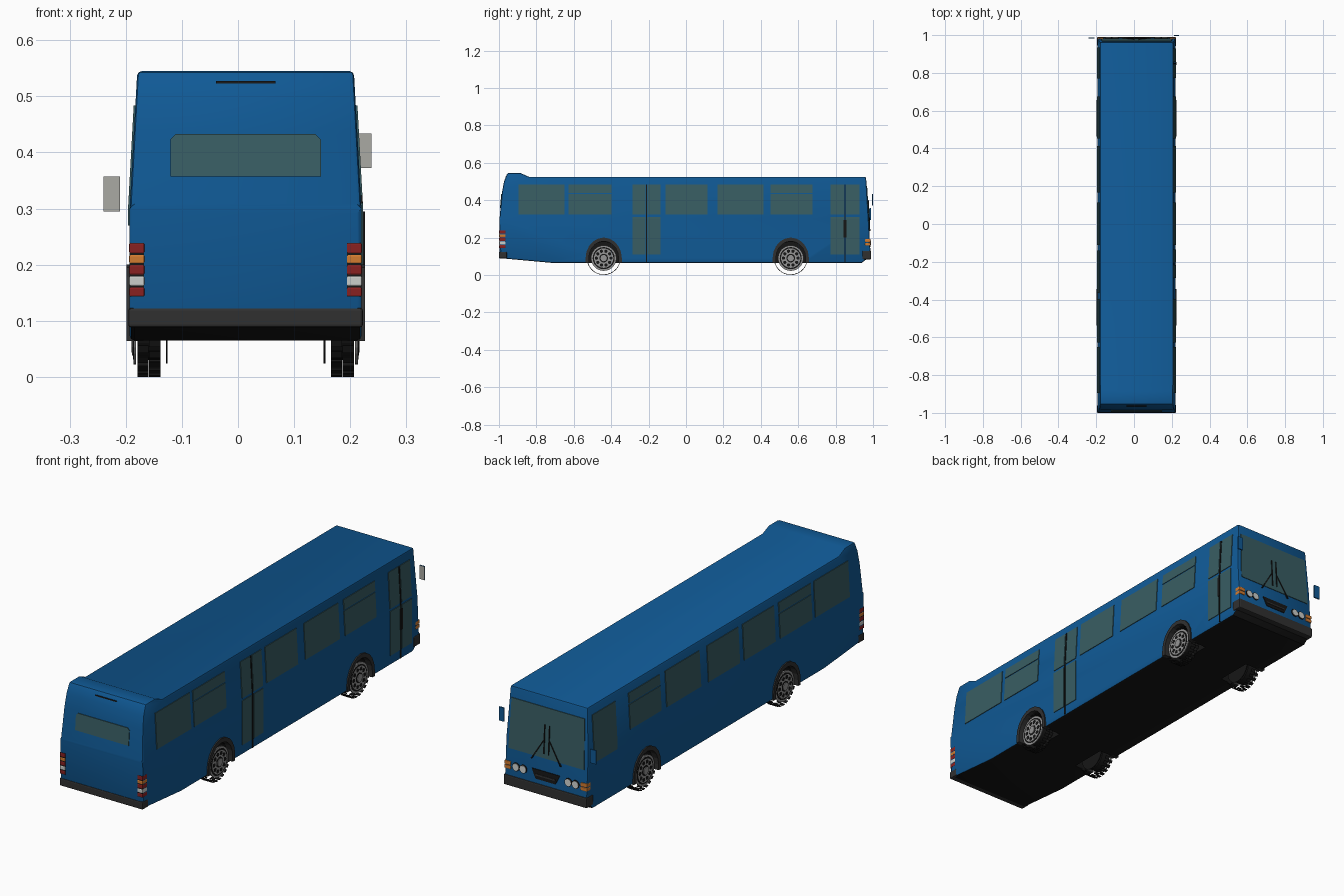
import bpy, bmesh
from math import sin, cos, pi, radians

cube = bpy.data.objects.get("Cube")
if cube:
    bpy.data.objects.remove(cube, do_unlink=True)


def material(name, r, g, b):
    m = bpy.data.materials.new(name)
    m.use_nodes = True
    m.diffuse_color = (r, g, b, 1)
    m.node_tree.nodes["Principled BSDF"].inputs["Base Color"].default_value = (r, g, b, 1)
    return m


BLUE = material("body blue", 0.005, 0.1, 0.3)
GLASS = material("window glass", 0.04, 0.11, 0.125)
BLACK = material("black", 0.008, 0.008, 0.008)
TRIM = material("dark grey trim", 0.03, 0.03, 0.03)
RIM = material("rim grey", 0.3, 0.3, 0.3)
RED = material("lamp red", 0.25, 0.015, 0.015)
ORANGE = material("lamp orange", 0.65, 0.2, 0.03)
WHITE = material("lamp white", 0.6, 0.62, 0.6)
MIRROR = material("mirror grey", 0.4, 0.4, 0.37)

CX = 0.0135          # centre line of the body
REAR = [(0.09, -0.997), (0.3, -0.997), (0.44, -0.984), (0.5, -0.973), (0.545, -0.955)]


def half(z):
    return 0.2065 - max(0, z - 0.3) * 0.055


def rear_y(z):
    for (z0, y0), (z1, y1) in zip(REAR, REAR[1:]):
        if z <= z1:
            return y0 + (y1 - y0) * (z - z0) / (z1 - z0)
    return REAR[-1][1]


# Surfaces: u, v along the wall and d outwards
def side(s):
    return lambda u, v, d: (CX + s * (half(v) + d), u, v)


def front(u, v, d):
    return (CX + u, 0.986 - (v - 0.13) * 0.0593 + d, v)


def rear(u, v, d):
    return (CX + u, rear_y(v) - d, v)


def prism(name, surf, pts, mat, d0=-0.003, d1=0.003):
    bm = bmesh.new()
    low = [bm.verts.new(surf(u, v, d0)) for u, v in pts]
    high = [bm.verts.new(surf(u, v, d1)) for u, v in pts]
    bm.faces.new(low)
    bm.faces.new(high)
    for i in range(len(pts)):
        j = (i + 1) % len(pts)
        bm.faces.new((low[i], low[j], high[j], high[i]))
    bmesh.ops.recalc_face_normals(bm, faces=bm.faces)
    me = bpy.data.meshes.new(name)
    bm.to_mesh(me)
    bm.free()
    ob = bpy.data.objects.new(name, me)
    bpy.context.collection.objects.link(ob)
    me.materials.append(mat)
    return ob


def rect(u0, u1, v0, v1):
    return [(u0, v0), (u1, v0), (u1, v1), (u0, v1)]


def circle(r, n=24, u=0, v=0):
    return [(u + r * cos(2 * pi * i / n), v + r * sin(2 * pi * i / n)) for i in range(n)]


def box(name, x0, x1, y0, y1, z0, z1, mat, bevel=0):
    ob = prism(name, lambda u, v, d: (u, v, d), rect(x0, x1, y0, y1), mat, z0, z1)
    if bevel:
        mod = ob.modifiers.new("bevel", "BEVEL")
        mod.width = bevel
        mod.segments = 2
    return ob


# Body shell: side profile swept across, then tapered above the waist
profile = [(y, z) for z, y in REAR] + [
    (-0.885, 0.545), (-0.84, 0.525), (0.9626, 0.525), (0.986, 0.13),
    (0.986, 0.1), (0.94, 0.065), (-0.72, 0.065)]
body = prism("body", lambda u, v, d: (d, u, v), profile, BLUE, -1, 1)
body.data.materials.append(BLACK)
bm = bmesh.new()
bm.from_mesh(body.data)
bmesh.ops.bisect_plane(bm, geom=bm.verts[:] + bm.edges[:] + bm.faces[:],
                       plane_co=(0, 0, 0.3), plane_no=(0, 0, 1))
for v in bm.verts:
    v.co.x = CX + v.co.x * half(v.co.z)
for f in bm.faces:
    f.material_index = 1 if f.normal.z < -0.5 else 0
bm.to_mesh(body.data)
bm.free()
bevel = body.modifiers.new("soft_edges", "BEVEL")
bevel.width = 0.008
bevel.segments = 2
bevel.limit_method = "ANGLE"
bevel.angle_limit = radians(50)


# Wheel wells and arch trims
def arch(y, k, bottom):
    arc = [(y + k * 0.097 * cos(pi * i / 10), 0.09 + k * 0.11 * sin(pi * i / 10)) for i in range(11)]
    return [(arc[0][0], bottom)] + arc + [(arc[-1][0], bottom)]


AXLES = [("rear", -0.44), ("front", 0.56)]
SIDES = [("right", -1), ("left", 1)]
cutters = []
for end, y in AXLES:
    for sname, s in SIDES:
        cut = prism("well_cutter", side(s), arch(y, 0.88, -0.02), BLUE, -0.09, 0.05)
        cut.data.materials.append(BLACK)
        for p in cut.data.polygons:
            p.material_index = 1
        cut.hide_render = True
        cutters.append(cut)
        mod = body.modifiers.new("well", "BOOLEAN")
        mod.operation = "DIFFERENCE"
        mod.solver = "EXACT"
        mod.object = cut
        ring = arch(y, 1, 0.064) + arch(y, 0.82, 0.064)[::-1]
        prism(f"{end}_{sname}_arch", side(s), ring, TRIM, -0.025, 0.006)
bpy.context.view_layer.objects.active = body
for mod in list(body.modifiers):
    bpy.ops.object.modifier_apply(modifier=mod.name)
for cut in cutters:
    bpy.data.objects.remove(cut, do_unlink=True)


# Wheels: thin rim faces, dark drum and separate tread blocks
def wheel(name, s, y):
    def hub(u, v, d):
        return (CX + s * d, y + u, 0.09 + v)
    prism(name + "_drum", hub, circle(0.06), BLACK, 0.152, 0.193)
    prism(name + "_inner_rim", hub, circle(0.066), BLACK, 0.139, 0.142)
    prism(name + "_rim", hub, circle(0.068, 32), RIM, 0.195, 0.200)
    prism(name + "_rim_groove", hub, circle(0.059), BLACK, 0.199, 0.201)
    prism(name + "_rim_plate", hub, circle(0.052), RIM, 0.2, 0.202)
    prism(name + "_axle_cap", hub, circle(0.017, 12), RIM, 0.2, 0.206)
    prism(name + "_axle_ring", hub, circle(0.023), BLACK, 0.2, 0.203)
    for i in range(10):
        a = 2 * pi * i / 10
        prism(name + "_vent", hub, circle(0.009, 8, 0.039 * cos(a), 0.039 * sin(a)),
              BLACK, 0.2, 0.203)
    for row in range(2):
        for i in range(24):
            a0 = 2 * pi * (i + row / 2) / 24
            a1 = a0 + 2 * pi * 0.6 / 24
            block = [(r * cos(a), r * sin(a)) for r, a in
                     ((0.087, a0), (0.09, a0), (0.09, a1), (0.087, a1))]
            prism(name + "_tread", hub, block, BLACK, 0.152 + row * 0.021, 0.172 + row * 0.021)


for end, y in AXLES:
    for sname, s in SIDES:
        wheel(f"{end}_{sname}_wheel", s, y)

# Side windows; the split ones have an opening upper pane
TOP, SILL = 0.484, 0.323
COMMON = [(-0.896, -0.65, False), (-0.628, -0.398, True), (-0.11, 0.115, False),
          (0.168, 0.414, False), (0.452, 0.676, True)]


def window(sname, s, y0, y1, split):
    panes = [(SILL, 0.433), (0.439, TOP)] if split else [(SILL, TOP)]
    for z0, z1 in panes:
        prism(sname + "_window", side(s), rect(y0, y1, z0, z1), GLASS)


for sname, s in SIDES:
    for w in COMMON:
        window(sname, s, *w)
window("right", -1, -0.365, -0.14, False)
prism("driver_window", side(-1), rect(0.77, 0.935, 0.3, TOP), GLASS)
prism("driver_window_lower", side(-1), rect(0.77, 0.935, 0.27, 0.3), GLASS)

# Double doors on the left side
for y0, y1 in ((-0.286, -0.136), (0.773, 0.928)):
    mid = (y0 + y1) / 2
    for a, b in ((y0, mid - 0.006), (mid + 0.006, y1)):
        prism("door_upper_glass", side(1), rect(a, b, 0.322, TOP), GLASS)
        prism("door_lower_glass", side(1), rect(a, b, 0.11, 0.3), GLASS)
        prism("door_middle_glass", side(1), rect(a, b, 0.3, 0.31), GLASS)
    for z0, z1 in ((0.07, 0.3), (0.3, TOP)):
        prism("door_seal", side(1), rect(mid - 0.003, mid + 0.003, z0, z1), BLACK)
prism("door_handle", side(1), rect(0.843, 0.857, 0.2, 0.295), BLACK, 0, 0.006)

# Rear window, vent slit and corner lamps
prism("rear_window", rear, [(-0.134, 0.357), (0.134, 0.357), (0.134, 0.423),
                            (0.124, 0.433), (-0.124, 0.433), (-0.134, 0.423)], GLASS)
prism("rear_slit", rear, rect(-0.053, 0.053, 0.523, 0.527), BLACK)
LAMPS = [(0.143, 0.16, RED), (0.162, 0.18, WHITE), (0.182, 0.2, RED),
         (0.202, 0.218, ORANGE), (0.22, 0.239, RED)]
for sname, s in SIDES:
    edge = CX + s * 0.2075
    inner = CX + s * 0.18
    for z0, z1, mat in LAMPS:
        box(sname + "_tail_lamp", min(edge, inner), max(edge, inner), -0.999, -0.965, z0, z1, mat, 0.003)
    box(sname + "_lamp_backing", min(edge, inner) + 0.001, max(edge, inner) - 0.001,
        -0.998, -0.966, 0.143, 0.239, BLACK)

# Bumpers
box("rear_bumper", CX - 0.209, CX + 0.209, -1.0, -0.957, 0.088, 0.123, TRIM, 0.005)
box("front_bumper", CX - 0.209, CX + 0.209, 0.942, 0.99, 0.083, 0.13, TRIM, 0.005)

# Front: windscreen, wipers, grille and lamps
prism("windscreen", front, [(-0.19, 0.25), (0.19, 0.25), (0.183, 0.475), (-0.183, 0.475)], GLASS)
prism("grille", front, [(-0.05, 0.15), (0.05, 0.15), (0.07, 0.192), (-0.07, 0.192)], BLACK)
prism("grille_bar", front, rect(-0.05, 0.05, 0.165, 0.172), TRIM, 0, 0.005)
for sname, s in SIDES:
    prism(sname + "_wiper_blade", front, rect(s * 0.012 - 0.002, s * 0.012 + 0.002, 0.27, 0.4),
          BLACK, 0, 0.007)
    prism(sname + "_wiper_arm", front, [(s * 0.07, 0.235), (s * 0.076, 0.235),
                                        (s * 0.014, 0.335), (s * 0.01, 0.335)], BLACK, 0, 0.006)
    for u in (0.113, 0.149):
        prism(sname + "_headlamp_ring", front, circle(0.0185, 20, s * u, 0.175), BLACK)
        prism(sname + "_headlamp", front, circle(0.0155, 20, s * u, 0.175), WHITE, 0, 0.005)
    edge = CX + s * 0.2075
    inner = CX + s * 0.175
    for z0, z1 in ((0.157, 0.173), (0.175, 0.192)):
        box(sname + "_indicator", min(edge, inner), max(edge, inner), 0.957, 0.987, z0, z1, ORANGE, 0.003)

# Mirrors: blue shells with a grey reflecting face towards the rear
for name, x0, x1, y, z0, z1 in (("right_mirror", -0.24, -0.21, 0.982, 0.295, 0.357),
                                ("left_mirror", 0.213, 0.238, 0.994, 0.372, 0.434)):
    ob = box(name, x0, x1, y, y + 0.006, z0, z1, BLUE)
    ob.data.materials.append(MIRROR)
    for p in ob.data.polygons:
        p.material_index = 1 if p.normal.y < -0.5 else 0

# Smooth shading on the rounded shell
bpy.ops.object.select_all(action="DESELECT")
body.select_set(True)
bpy.context.view_layer.objects.active = body
bpy.ops.object.shade_smooth_by_angle(angle=radians(30))
